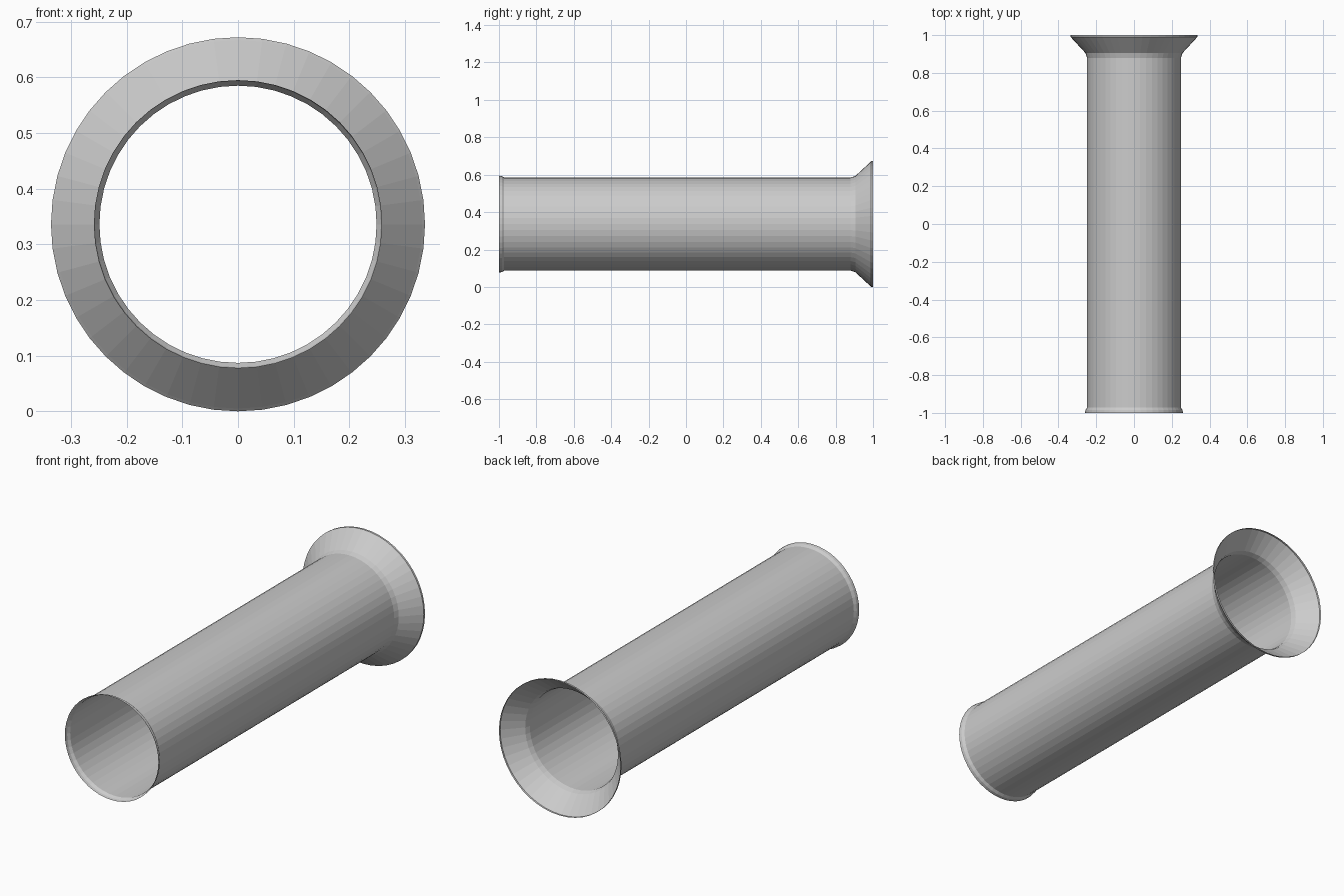
import bpy
import bmesh
from math import sin, cos, tau

if "Cube" in bpy.data.objects:
    bpy.data.objects.remove(bpy.data.objects["Cube"])

SEGMENTS = 48
CENTRE_Z = 0.336


def revolve(name, profile):
    """Revolve (y, radius) pairs around the horizontal y axis into an open shell."""
    bm = bmesh.new()
    rings = []
    for y, r in profile:
        rings.append([bm.verts.new((r * sin(tau * i / SEGMENTS), y,
                                    CENTRE_Z + r * cos(tau * i / SEGMENTS)))
                      for i in range(SEGMENTS)])
    for a, b in zip(rings, rings[1:]):
        for i in range(SEGMENTS):
            j = (i + 1) % SEGMENTS
            bm.faces.new((a[i], a[j], b[j], b[i]))
    bmesh.ops.recalc_face_normals(bm, faces=bm.faces)
    mesh = bpy.data.meshes.new(name)
    bm.to_mesh(mesh)
    bm.free()
    obj = bpy.data.objects.new(name, mesh)
    bpy.context.collection.objects.link(obj)
    return obj


# Thin open pipe: small lip in front, straight barrel, wide flare at the back
revolve("flared_pipe", [
    (-1.0, 0.259), (-0.985, 0.257), (-0.972, 0.249),
    (0.88, 0.249), (0.905, 0.257),
    (0.985, 0.331), (0.99, 0.336), (1.0, 0.336),
])
